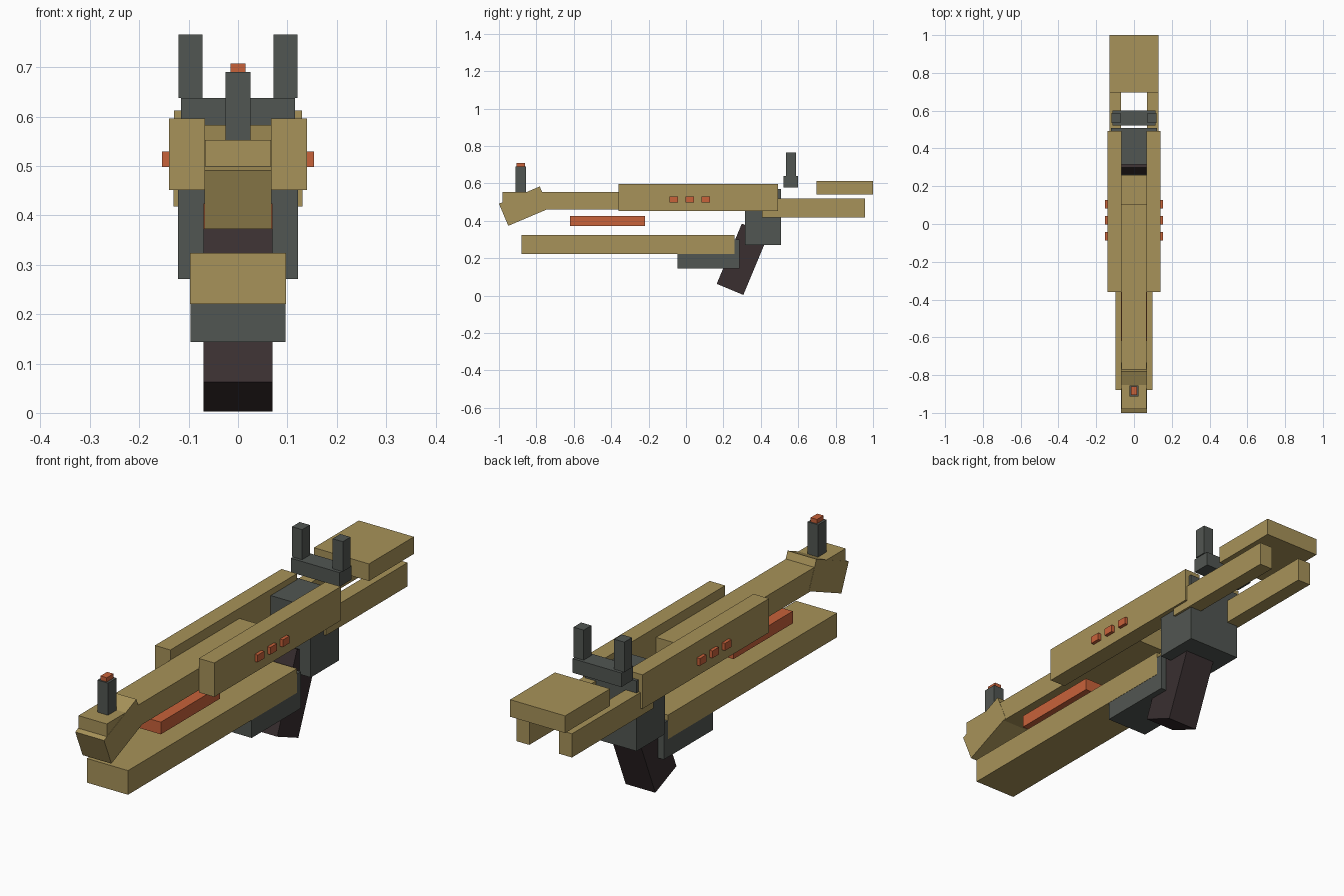
import bpy
import math

cube = bpy.data.objects.get("Cube")
if cube:
    bpy.data.objects.remove(cube, do_unlink=True)


def material(name, rgb):
    m = bpy.data.materials.new(name)
    m.use_nodes = True
    m.diffuse_color = (*rgb, 1)
    m.node_tree.nodes["Principled BSDF"].inputs["Base Color"].default_value = (*rgb, 1)
    return m


TAN = material("tan", (0.39, 0.29, 0.10))
GREY = material("gunmetal grey", (0.083, 0.093, 0.084))
ORANGE = material("orange", (0.58, 0.122, 0.042))
DARK = material("dark brown", (0.041, 0.028, 0.030))


def block(name, mat, centre, size, tilt=0):
    """Box by centre and size, tilted about x in degrees."""
    bpy.ops.mesh.primitive_cube_add(size=1, location=centre,
                                    rotation=(math.radians(tilt), 0, 0))
    ob = bpy.context.object
    ob.name = name
    ob.scale = size
    ob.data.materials.append(mat)
    return ob


def box(name, mat, x, y, z):
    """Box from its x, y and z ranges."""
    return block(name, mat, [(a + b) / 2 for a, b in (x, y, z)],
                 [b - a for a, b in (x, y, z)])


def centred(name, mat, half, y, z):
    return box(name, mat, (-half, half), y, z)


def pair(name, mat, x, y, z):
    box("left_" + name, mat, x, y, z)
    box("right_" + name, mat, (-x[1], -x[0]), y, z)


# Barrel and tilted muzzle
centred("barrel", TAN, 0.067, (-0.98, 0.106), (0.46, 0.553))
block("muzzle", TAN, (0, -0.866, 0.478), (0.136, 0.237, 0.128), 23)

# Front sight
centred("front_sight_post", GREY, 0.025, (-0.912, -0.855), (0.545, 0.69))
centred("front_sight_tip", ORANGE, 0.015, (-0.906, -0.861), (0.69, 0.708))

# Side housings with indicator studs
pair("side_housing", TAN, (0.067, 0.14), (-0.36, 0.493), (0.451, 0.596))
for i in range(3):
    y = -0.065 + i * 0.085
    pair(f"stud_{i + 1}", ORANGE, (0.13, 0.154), (y - 0.022, y + 0.022), (0.498, 0.529))

# Energy cell and lower fore-end
centred("energy_cell", ORANGE, 0.07, (-0.62, -0.22), (0.372, 0.424))
centred("fore_end", TAN, 0.097, (-0.88, 0.26), (0.221, 0.324))
centred("trigger_housing", GREY, 0.096, (-0.045, 0.287), (0.144, 0.30))

# Receiver and raked grip
centred("receiver", GREY, 0.122, (0.316, 0.507), (0.271, 0.57))
block("grip", DARK, (0, 0.3025, 0.194), (0.14, 0.154, 0.349), -22.6)

# Stock
pair("stock_rail", TAN, (0.07, 0.131), (0.407, 0.956), (0.418, 0.519))
centred("stock_rest", TAN, 0.13, (0.697, 1.0), (0.539, 0.612))

# Rear sight
centred("rear_sight_bar", GREY, 0.115, (0.521, 0.6), (0.578, 0.638))
pair("rear_sight_post", GREY, (0.072, 0.12), (0.535, 0.587), (0.638, 0.766))
